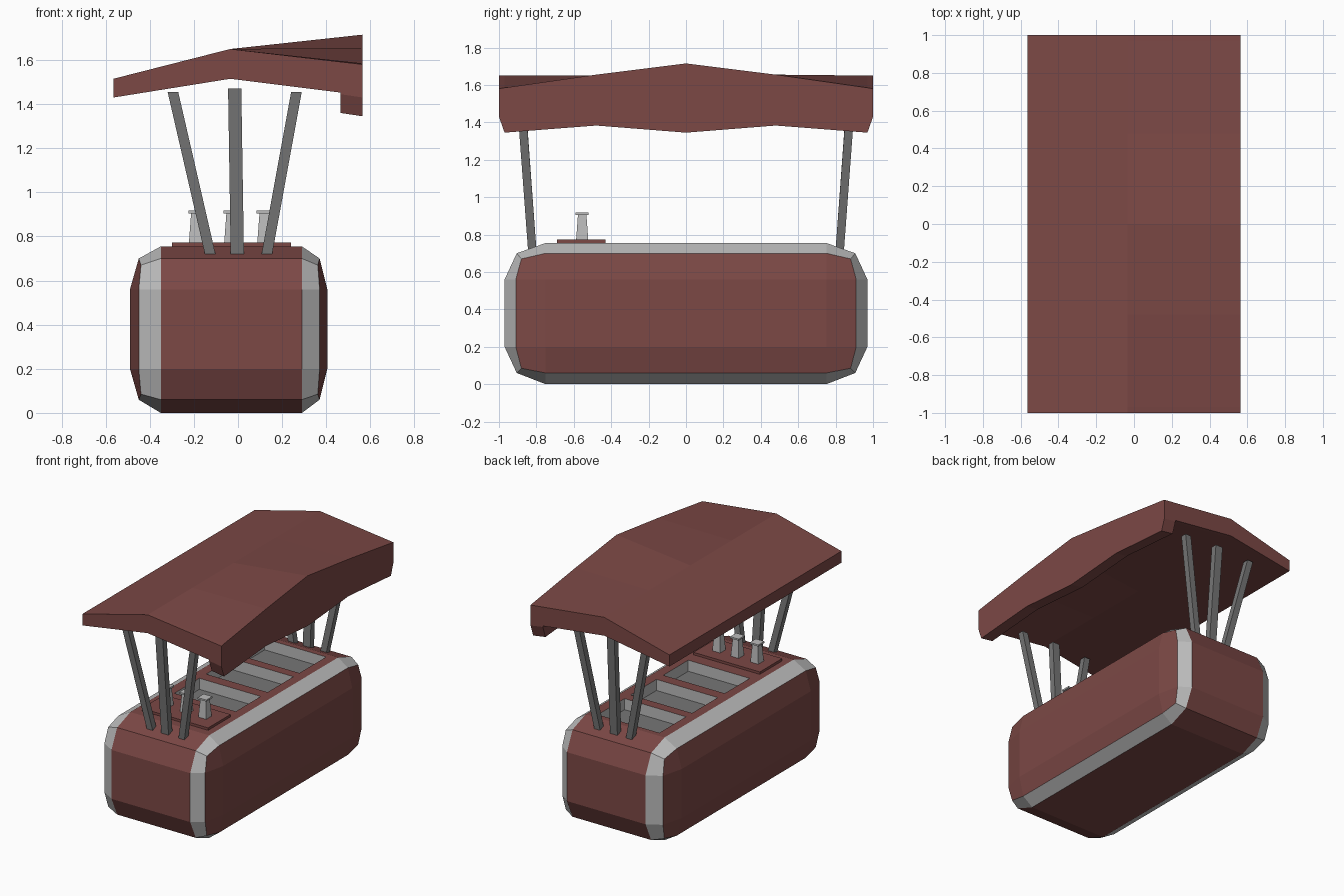
import bpy, bmesh
from mathutils import Vector

if "Cube" in bpy.data.objects:
    bpy.data.objects.remove(bpy.data.objects["Cube"])


def material(name, r, g, b):
    m = bpy.data.materials.new(name)
    m.diffuse_color = (r, g, b, 1)
    m.use_nodes = True
    m.node_tree.nodes["Principled BSDF"].inputs["Base Color"].default_value = m.diffuse_color
    return m


RED = material("dark_red", 0.2, 0.065, 0.06)
DARK = material("dark_grey", 0.18, 0.18, 0.18)
LIGHT = material("light_grey", 0.5, 0.5, 0.5)


def finish(name, bm, mats):
    bmesh.ops.recalc_face_normals(bm, faces=bm.faces)
    me = bpy.data.meshes.new(name)
    bm.to_mesh(me)
    bm.free()
    for m in mats:
        me.materials.append(m)
    ob = bpy.data.objects.new(name, me)
    bpy.context.collection.objects.link(ob)
    return ob


def prism(bm, a, b, size_a, size_b):
    """Four-sided bar from point a to point b, with (x, y) sizes at each end."""
    rings = []
    for p, (sx, sy) in ((a, size_a), (b, size_b)):
        rings.append([bm.verts.new(Vector(p) + Vector((i * sx / 2, j * sy / 2, 0)))
                      for i, j in ((-1, -1), (1, -1), (1, 1), (-1, 1))])
    bridge(bm, *rings)
    bm.faces.new(rings[0])
    bm.faces.new(rings[1])


def bridge(bm, r0, r1, mat=0):
    n = len(r0)
    for i in range(n):
        f = bm.faces.new((r0[i], r0[(i + 1) % n], r1[(i + 1) % n], r1[i]))
        f.material_index = mat


def mirror_y(points):
    return points + [(-y, z) for y, z in reversed(points)]


# Cabinet: red band around the middle, grey bevel strips, bulged red side panels
outer = mirror_y([(.75, 0), (.905, .06), (.97, .2), (.97, .56), (.905, .7), (.75, .755)])
inner = mirror_y([(.75, .06), (.88, .085), (.91, .2), (.91, .56), (.88, .67), (.75, .7)])
core = mirror_y([(.75, .2), (.75, .56)])
bm = bmesh.new()
bands = []
for x_band, x_ring, x_core in ((-.35, -.45, -.49), (.29, .37, .405)):
    band = [bm.verts.new((x_band, y, z)) for y, z in outer]
    ring = [bm.verts.new((x_ring + (x_band - x_ring) * (.1 if i % 3 == 1 else 0), y, z))
            for i, (y, z) in enumerate(inner)]
    mid = [bm.verts.new((x_core, y, z)) for y, z in core]
    bridge(bm, band, ring, 0)
    bm.faces.new(mid).material_index = 1
    for q in range(4):
        k = 3 * q
        bm.faces.new((mid[q], ring[k], ring[k + 1], ring[k + 2])).material_index = 1
        bm.faces.new((mid[q], ring[k + 2], ring[(k + 3) % 12], mid[(q + 1) % 4])).material_index = 1
    bands.append(band)
bridge(bm, *bands, 1)
cabinet = finish("cabinet", bm, [LIGHT, RED, DARK])

# Three shallow wells cut in the cabinet top
WELLS = ((-.34, -.05), (.03, .33), (.40, .71))
bm = bmesh.new()
for y0, y1 in WELLS:
    s = (.5, y1 - y0)
    prism(bm, (-.03, (y0 + y1) / 2, .67), (-.03, (y0 + y1) / 2, .9), s, s)
cutter = finish("well_cutter", bm, [])
cutter.hide_render = True
cutter.hide_set(True)
mod = cabinet.modifiers.new("wells", 'BOOLEAN')
mod.operation = 'DIFFERENCE'
mod.solver = 'EXACT'
mod.object = cutter

# Dark floor lining for each well
bm = bmesh.new()
for y0, y1 in WELLS:
    s = (.498, y1 - y0 - .002)
    prism(bm, (-.03, (y0 + y1) / 2, .665), (-.03, (y0 + y1) / 2, .674), s, s)
finish("well_floors", bm, [DARK])

# Pump tray and three pumps
bm = bmesh.new()
prism(bm, (-.03, -.56, .75), (-.03, -.56, .773), (.54, .26), (.54, .26))
finish("pump_tray", bm, [RED])
for n, x in enumerate((-.19, -.03, .12)):
    bm = bmesh.new()
    prism(bm, (x, -.555, .765), (x, -.555, .907), (.066, .066), (.045, .045))
    prism(bm, (x, -.555, .905), (x, -.555, .917), (.07, .07), (.07, .07))
    finish(f"pump_{n + 1}", bm, [LIGHT])

# Splayed roof posts, three at each end
for side, end in ((-1, "front"), (1, "back")):
    for n, (xb, xt, zt) in enumerate(((-.125, -.295, 1.455), (-.003, -.015, 1.47), (.13, .265, 1.455))):
        bm = bmesh.new()
        w = (.048 if n != 1 else .06, .045)
        prism(bm, (xb, side * .822, .715), (xt, side * .877, zt), w, w)
        finish(f"{end}_post_{n + 1}", bm, [DARK])

# Roof: cross-sections along y, with an arched right edge and a hanging lip
bm = bmesh.new()
rows = []
for y, top, low in ((1, 1.58, 1.43), (.97, 1.585, 1.345), (.48, 1.655, 1.383), (0, 1.715, 1.345)):
    under = 1.515 + (top - .14 - 1.515) * .833
    section = [(-.565, 1.43), (-.565, 1.515), (-.035, 1.65), (.565, top),
               (.565, low), (.465, low + .015), (.465, under), (-.035, 1.515)]
    rows.append((y, section))
rows += [(-y, s) for y, s in reversed(rows[:-1])]
rings = [[bm.verts.new((x, y, z)) for x, z in s] for y, s in rows]
for r0, r1 in zip(rings, rings[1:]):
    bridge(bm, r0, r1)
bm.faces.new(rings[0])
bm.faces.new(rings[-1])
finish("roof", bm, [RED])
